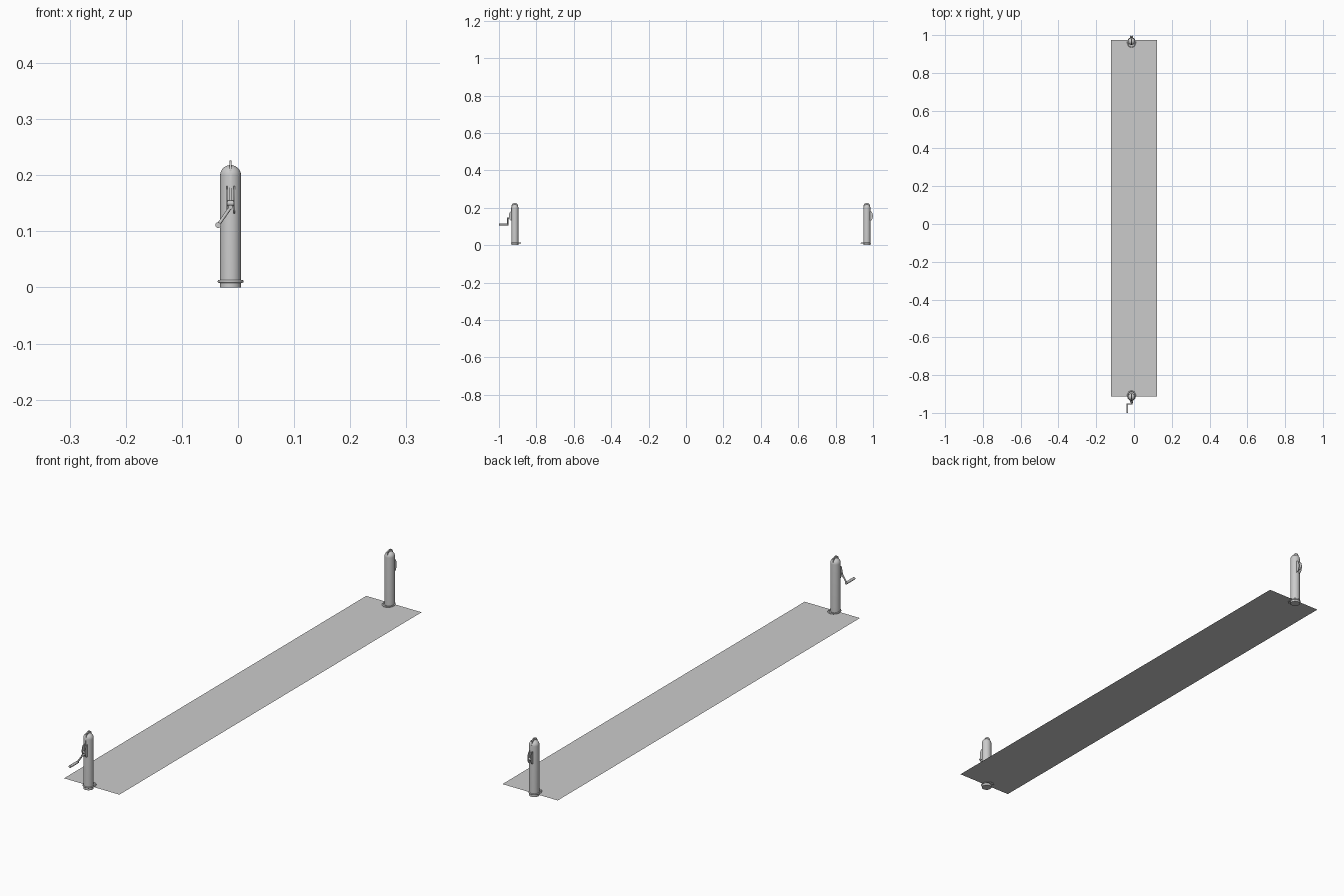
import bpy, bmesh, math
from mathutils import Vector

if "Cube" in bpy.data.objects:
    bpy.data.objects.remove(bpy.data.objects["Cube"])

PX = -0.0132      # shared x of both posts
R = 0.0187        # post radius
TOP = 0.218       # top of the dome


def make(name, bm, smooth=True):
    bmesh.ops.recalc_face_normals(bm, faces=bm.faces)
    me = bpy.data.meshes.new(name)
    bm.to_mesh(me)
    bm.free()
    ob = bpy.data.objects.new(name, me)
    bpy.context.collection.objects.link(ob)
    if smooth:
        bpy.ops.object.select_all(action='DESELECT')
        ob.select_set(True)
        bpy.context.view_layer.objects.active = ob
        bpy.ops.object.shade_smooth_by_angle(angle=math.radians(40))
    return ob


def lathe(name, profile, loc, steps=40):
    bm = bmesh.new()
    vs = [bm.verts.new((r, 0, z)) for r, z in profile]
    es = [bm.edges.new(p) for p in zip(vs, vs[1:])]
    bmesh.ops.spin(bm, geom=vs + es, axis=(0, 0, 1), cent=(0, 0, 0),
                   angle=math.tau, steps=steps)
    bmesh.ops.remove_doubles(bm, verts=bm.verts, dist=1e-5)
    ob = make(name, bm)
    ob.location = loc
    return ob


def rod(name, a, b, r, segs=16):
    a, b = Vector(a), Vector(b)
    bm = bmesh.new()
    bmesh.ops.create_cone(bm, cap_ends=True, segments=segs, radius1=r, radius2=r,
                          depth=(b - a).length)
    ob = make(name, bm)
    ob.location = (a + b) / 2
    ob.rotation_euler = (b - a).to_track_quat('Z', 'Y').to_euler()
    return ob


def plate(name, pts, x, w):
    """Flat plate in the yz plane, width w along x."""
    bm = bmesh.new()
    f = bm.faces.new([bm.verts.new((x - w / 2, y, z)) for y, z in pts])
    ext = bmesh.ops.extrude_face_region(bm, geom=[f])
    bmesh.ops.translate(bm, vec=(w, 0, 0),
                        verts=[v for v in ext['geom'] if isinstance(v, bmesh.types.BMVert)])
    return make(name, bm)


def post(label, y, s):
    """s = outward direction along y."""
    # tube with dome
    dome = [(R * math.cos(t), TOP - R + R * math.sin(t))
            for t in [i * math.pi / 20 for i in range(11)]]
    lathe(label + "_post", [(0, 0), (R, 0)] + dome, (PX, y, 0))
    # oval floor collar, shifted inward
    ring = [(0.0205 + 0.0027 * math.cos(i * math.tau / 12), 0.0027 * math.sin(i * math.tau / 12))
            for i in range(13)]
    collar = lathe(label + "_collar", ring, (PX, y - s * 0.006, 0.0107))
    collar.scale.y = 1.17
    # pulley wheel in the dome
    rod(label + "_pulley", (PX - 0.002, y, 0.2085), (PX + 0.002, y, 0.2085), 0.0175, 32)
    # strap running down the outer side
    plate(label + "_strap", [(y + s * a, z) for a, z in
          [(0.012, 0.205), (0.016, 0.212), (0.0195, 0.2), (0.021, 0.18),
           (0.024, 0.145), (0.012, 0.14)]], PX, 0.0035)
    # two curved winch cheeks
    for i, dx in enumerate((-0.0065, 0.0065)):
        arc = [(y + s * (0.015 + 0.017 * math.sin(t) ** 0.7), 0.156 + 0.025 * math.cos(t))
               for t in [k * math.pi / 12 for k in range(12)] + [math.pi - 1e-6]]
        plate(f"{label}_winch_cheek_{i}", arc, PX + dx, 0.002)
    # drum between cheeks
    rod(label + "_winch_drum", (PX - 0.007, y + s * 0.023, 0.15),
        (PX + 0.007, y + s * 0.023, 0.15), 0.005)


post("front", -0.915, -1)
post("back", 0.967, 1)

# crank on the front post
elbow, knee = (PX, -0.953, 0.143), (-0.0355, -0.953, 0.111)
rod("crank_axle", (PX, -0.93, 0.143), (PX, -0.956, 0.143), 0.004)
rod("crank_arm", elbow, knee, 0.003)
rod("crank_handle", (knee[0], -0.949, knee[2]), (knee[0], -1.0, knee[2]), 0.005)

# floor strip, a single sheet
bm = bmesh.new()
bmesh.ops.create_grid(bm, x_segments=1, y_segments=1, size=1)
for v in bm.verts:
    v.co = (v.co.x * 0.121, 0.03 + v.co.y * 0.944, 0.0095)
make("floor_strip", bm, False)
